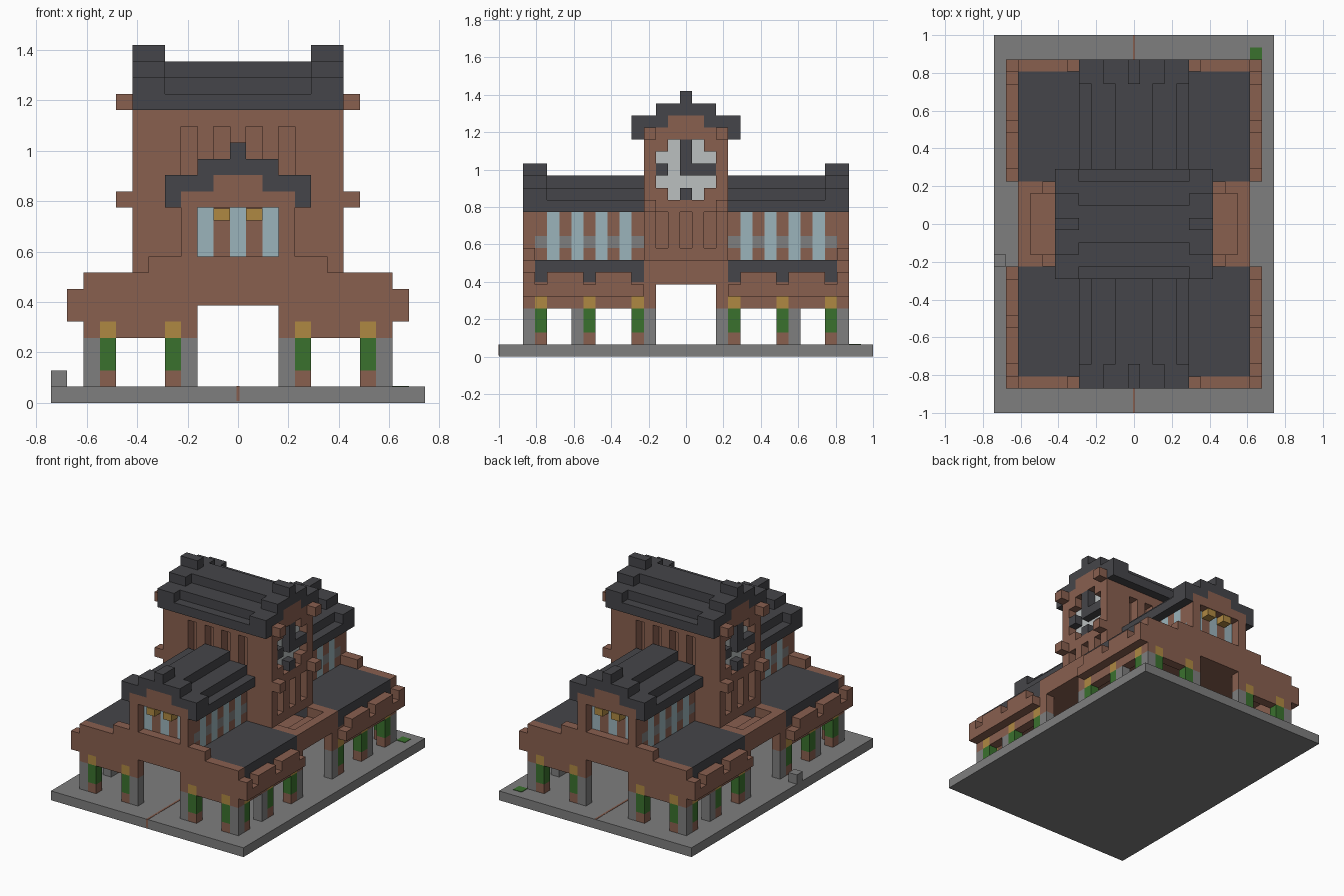
import bpy
import bmesh

cube = bpy.data.objects.get("Cube")
if cube:
    bpy.data.objects.remove(cube, do_unlink=True)

UNIT = 2 / 31  # one block


def material(name, *rgb):
    m = bpy.data.materials.new(name)
    m.use_nodes = True
    m.diffuse_color = (*rgb, 1)
    m.node_tree.nodes["Principled BSDF"].inputs["Base Color"].default_value = (*rgb, 1)
    return m


BRICK = material("brick", .25, .115, .078)
STONE = material("stone", .21, .21, .21)
SLATE = material("slate", .06, .06, .067)
LEAF = material("leaf green", .042, .165, .027)
GOLD = material("gold", .43, .25, .055)
GLASS = material("glass", .33, .456, .5)
WHITE = material("clock white", .5, .53, .53)


def span(a, b=None):
    """Inclusive cells to a range of edges."""
    return (a - .5, (a if b is None else b) + .5)


def part(name, mat, boxes, symmetry="mirror"):
    """Boxes as (x cells, y cells, bottom, top), repeated by symmetry."""
    copies = {"mirror": [(1, 1), (-1, 1), (1, -1), (-1, -1)],
              "turn": [(1, 1), (-1, -1)], "none": [(1, 1)]}[symmetry]
    solids = set()
    for xs, ys, low, high in boxes:
        x, y = span(*xs), span(*ys)
        for sx, sy in copies:
            solids.add((tuple(sorted(sx * v for v in x)),
                        tuple(sorted(sy * v for v in y)), (low, high)))
    bm = bmesh.new()
    for box in sorted(solids):
        made = bmesh.ops.create_cube(bm, size=1)
        for v in made["verts"]:
            for i in range(3):
                v.co[i] = box[i][v.co[i] > 0] * UNIT
    mesh = bpy.data.meshes.new(name)
    bm.to_mesh(mesh)
    bm.free()
    mesh.materials.append(mat)
    ob = bpy.data.objects.new(name, mesh)
    bpy.context.collection.objects.link(ob)


def stepped_roof(name, along_x, base, inner, outer):
    """Stepped gable roof with a raised two-block rim at its outer end."""
    body, rim = (inner, outer - 2), (outer - 1, outer)
    shape = [((-4, 4), body, 0, 1), ((-3, 3), body, 1, 2), ((-1, 1), body, 2, 3),
             ((4,), rim, 0, 2), ((2, 3), rim, 1, 2), ((-2, 2), rim, 2, 3),
             ((0,), rim, 3, 4)]
    part(name, SLATE, [((l, c) if along_x else (c, l)) + (base + lo, base + hi)
                       for c, l, lo, hi in shape])


# Ground
part("ground_slab", STONE, [((-11, 11), (-15, 15), 0, 1)])
part("ground_stripe", BRICK, [((.4, -.4), (-15, 15), .95, 1.03),
                              ((.4, -.4), (-15.02, -15), .1, 1.03)], "none")
part("grass_tuft", LEAF, [((10,), (14,), 1, 1.05)], "none")
part("loose_stone", STONE, [((-11,), (-3,), 1, 2)], "none")

# Arcade pillars and their planted posts
pillars = [(9, 13), (3, 13), (9, 9), (9, 3), (3, 3)]
posts = [(8, 13), (4, 13), (9, 12), (9, 8), (9, 4)]
part("stone_pillars", STONE, [((x,), (y,), 1, 4) for x, y in pillars])
part("post_feet", BRICK, [((x,), (y,), 1, 2) for x, y in posts])
part("post_vines", LEAF, [((x,), (y,), 2, 4) for x, y in posts])
part("post_lamps", GOLD, [((x,), (y,), 4, 5) for x, y in posts])
part("arcade_beams", BRICK,
     [((x), (13,), 4, 5) for x in ((3,), (5, 7), (9,))]
     + [((9,), y, 4, 5) for y in ((3,), (5, 7), (9, 11))]
     + [((3,), (3,), 4, 6)])

# Lower walls with crenels along the sides
part("end_walls", BRICK, [((3, 10), (13,), 5, 7), ((-2, 2), (13,), 6, 8),
                          ((3, 9), (13,), 7, 8), ((-5, 5), (13,), 8, 9)])
part("side_walls", BRICK, [((9,), (3, 12), 5, 6), ((10,), (4, 12), 5, 6)]
     + [((10,), y, 6, 7) for y in ((5, 7), (9, 11))])
part("ceiling", BRICK, [((-9, 9), (-12, 12), 6, 6.2)])
part("lower_roofs", SLATE, [((-9, 9), (4, 12), 6.2, 8)])

# Side porches with a sunken top
part("side_porches", BRICK, [((7, 9), (-3, 3), 6.2, 7), ((9,), (-3, 3), 7, 8),
                             ((7, 8), (3,), 7, 8)])

# Gabled wings
part("wing_core", BRICK, [((-2, 2), (4, 11), 8, 12), ((-2, 2), (12,), 8, 9)])
columns = range(4, 13, 2)
part("wing_columns", BRICK, [((3,), (y,), lo, hi) for y in columns
                             for lo, hi in ((8, 9), (10, 12))])
part("wing_sills", STONE, [((3,), (y,), 9, 10) for y in columns])
part("wing_side_glass", GLASS, [((3,), (y,), 8, 12) for y in range(5, 12, 2)])
part("gable_glass", GLASS, [((x,), (12,), 9, 12) for x in (0, 2)])
part("gable_mullions", BRICK, [((1,), (12,), 9, 12)])
part("gable_lamps", GOLD, [((1,), (13,), 11.2, 11.95)])
part("gable_frames", BRICK, [((3,), (13,), 9, 13), ((-2, 2), (13,), 12, 13),
                             ((-1, 1), (13,), 13, 14)])
stepped_roof("wing_roofs", False, 12, 4, 13)

# Central tower with niches
part("tower_core", BRICK, [((-5, 5), (-2, 2), 8, 18)])
part("tower_long_walls", BRICK, [((-6, 6), (3,), 8, 12), ((-6, 6), (3,), 17, 18)]
     + [((x), (3,), 12, 17) for x in ((0,), (2,), (4, 6))])
part("tower_end_walls", BRICK,
     [((6,), (-2, 2), 8, 9), ((6,), (1,), 9, 12), ((6,), (-2, 2), 12, 13),
      ((6,), (2,), 13, 14), ((6,), (2,), 17, 18),
      ((6,), (-3, 3), 18, 19), ((6,), (-1, 1), 19, 20)])
part("tower_corner_blocks", BRICK, [((7,), (3,), z, z + 1) for z in (12, 18)])
stepped_roof("tower_roof", True, 18, 0, 6)

# Clocks
part("clock_faces", WHITE, [((6, 5.1), (-2, 2), 13, 18)])
part("clock_hands", SLATE, [((6,), (0,), 15, 18), ((6,), (1, 2), 15, 16),
                            ((6,), (-2,), 15, 16), ((6,), (0,), 13, 14)], "turn")
